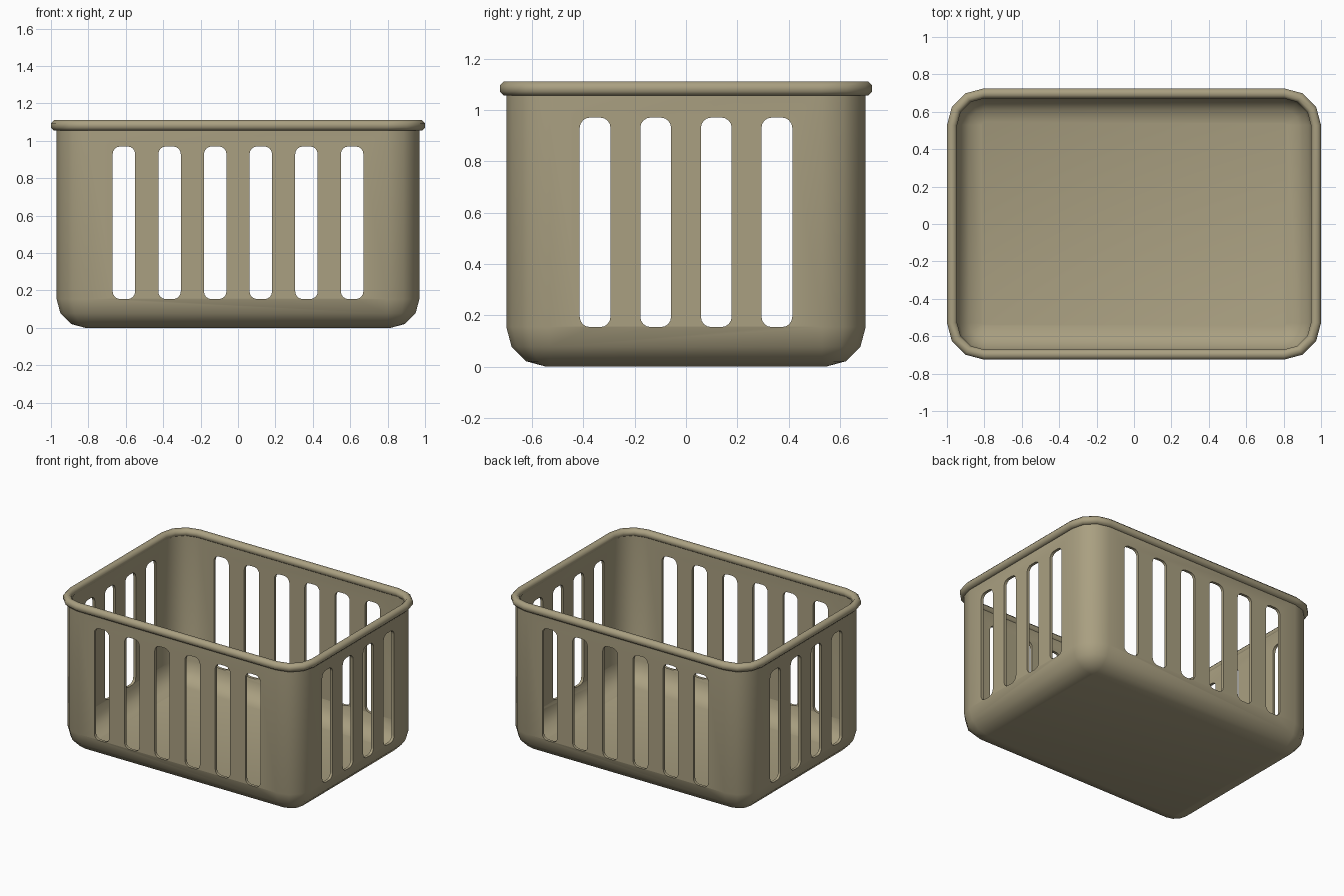
import bpy, bmesh, math
from math import sin, cos, pi

if "Cube" in bpy.data.objects:
    bpy.data.objects.remove(bpy.data.objects["Cube"])

HX, HY, R = 0.97, 0.70, 0.17      # basket half sizes and plan corner radius
T, RB, TOP = 0.02, 0.155, 1.085   # wall thickness, bottom edge radius, wall top
SEG = 3

mat = bpy.data.materials.new("khaki plastic")
mat.diffuse_color = (0.40, 0.35, 0.22, 1)
mat.use_nodes = True
mat.node_tree.nodes["Principled BSDF"].inputs["Base Color"].default_value = mat.diffuse_color


def outline(hx, hy, r, n=SEG):
    """Rounded rectangle as 2D points, counter-clockwise."""
    pts = []
    for q, (sx, sy) in enumerate([(1, 1), (-1, 1), (-1, -1), (1, -1)]):
        for i in range(n + 1):
            a = (q + i / n) * pi / 2
            pts.append((sx * (hx - r) + r * cos(a), sy * (hy - r) + r * sin(a)))
    return pts


def bridge(bm, rings, closed=False):
    count = len(rings) if closed else len(rings) - 1
    for k in range(count):
        a, b = rings[k], rings[(k + 1) % len(rings)]
        n = len(a)
        for i in range(n):
            j = (i + 1) % n
            bm.faces.new((a[i], a[j], b[j], b[i]))


def finish(bm, name):
    bmesh.ops.recalc_face_normals(bm, faces=bm.faces)
    me = bpy.data.meshes.new(name)
    bm.to_mesh(me)
    bm.free()
    me.materials.append(mat)
    ob = bpy.data.objects.new(name, me)
    bpy.context.collection.objects.link(ob)
    return ob


def activate(ob):
    bpy.ops.object.select_all(action='DESELECT')
    ob.select_set(True)
    bpy.context.view_layer.objects.active = ob


def slot_cutter(name, centres, along_y):
    """Row of rounded upright slots running right through the basket."""
    bm = bmesh.new()
    for c in centres:
        rings = []
        for d in (-1.3, 1.3):
            ring = []
            for u, v in outline(0.06, 0.408, 0.04, 4):
                z = 0.562 + v
                ring.append(bm.verts.new((c + u, d, z) if along_y else (d, c + u, z)))
            rings.append(ring)
        bridge(bm, rings)
        bm.faces.new(rings[0])
        bm.faces.new(rings[1])
    ob = finish(bm, name)
    ob.hide_render = True
    return ob


# basket shell: outer skin up from the floor, then inner skin back down
bm = bmesh.new()
levels = []
for i in range(SEG + 1):
    a = i / SEG * pi / 2
    levels.append((RB * (1 - sin(a)), RB * (1 - cos(a))))
outer = levels + [(0, TOP)]
profile = outer + [(T, TOP)]
ri = RB - T
for i in range(SEG, -1, -1):
    a = i / SEG * pi / 2
    profile.append((T + ri * (1 - sin(a)), T + ri * (1 - cos(a))))
rings = [[bm.verts.new((x, y, z)) for x, y in outline(HX - d, HY - d, R - d)]
         for d, z in profile]
bridge(bm, rings)
bm.faces.new(rings[0])
bm.faces.new(rings[-1])
basket = finish(bm, "basket_body")

# slots through front/back and left/right walls
cutters = [slot_cutter("long_side_cutter", [-0.61 + 0.244 * i for i in range(6)], True),
           slot_cutter("short_side_cutter", [-0.354 + 0.236 * i for i in range(4)], False)]
activate(basket)
for c in cutters:
    m = basket.modifiers.new("slots", 'BOOLEAN')
    m.operation, m.solver, m.object = 'DIFFERENCE', 'EXACT', c
    bpy.ops.object.modifier_apply(modifier=m.name)
for c in cutters:
    bpy.data.objects.remove(c)

# rolled rim: eight-sided tube around the top edge
bm = bmesh.new()
rings = []
for k in range(8):
    a = (k + 0.5) * pi / 4
    d = 0.027 * cos(a) / cos(pi / 8)
    z = 1.083 + 0.0275 * sin(a) / cos(pi / 8)
    rings.append([bm.verts.new((x, y, z))
                  for x, y in outline(0.973 + d, 0.698 + d, R + d)])
bridge(bm, rings, closed=True)
rim = finish(bm, "rolled_rim")

for ob, ang in ((basket, 40), (rim, 50)):
    activate(ob)
    bpy.ops.object.shade_smooth_by_angle(angle=math.radians(ang))
